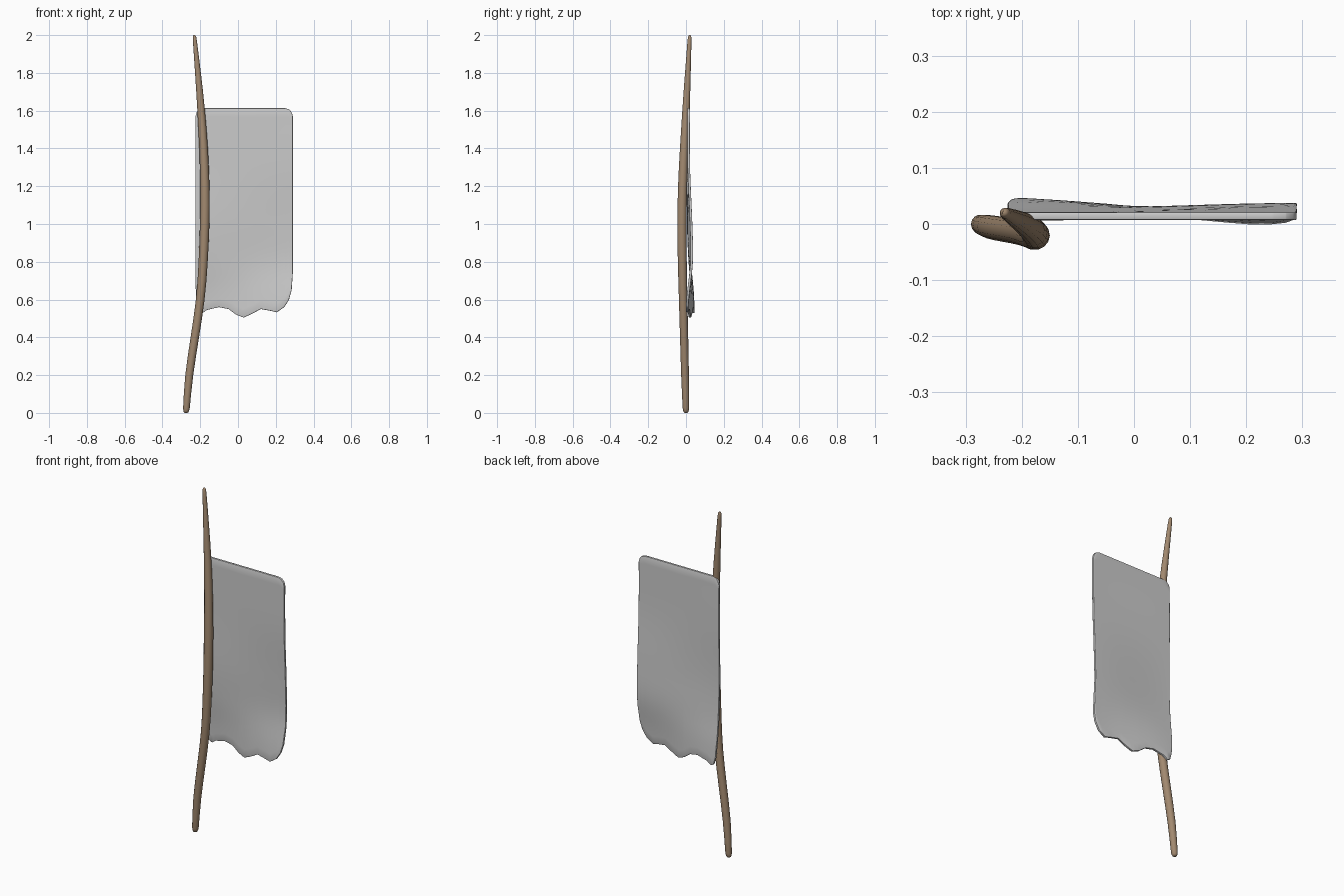
import bpy, bmesh, math

if "Cube" in bpy.data.objects:
    bpy.data.objects.remove(bpy.data.objects["Cube"])


def interp(pts, t):
    """Smooth interpolation through (t, value) pairs (Hermite)."""
    if t <= pts[0][0]:
        return pts[0][1]
    if t >= pts[-1][0]:
        return pts[-1][1]

    def slope(i):
        a, b = pts[max(i - 1, 0)], pts[min(i + 1, len(pts) - 1)]
        return (b[1] - a[1]) / (b[0] - a[0])
    for i in range(len(pts) - 1):
        (t0, v0), (t1, v1) = pts[i], pts[i + 1]
        if t <= t1:
            h = t1 - t0
            s = (t - t0) / h
            return (v0 * (2*s**3 - 3*s**2 + 1) + v1 * (3*s**2 - 2*s**3)
                    + h * slope(i) * (s**3 - 2*s**2 + s) + h * slope(i + 1) * (s**3 - s**2))


def linear(pts, t):
    for (t0, v0), (t1, v1) in zip(pts, pts[1:]):
        if t <= t1:
            return v0 + (v1 - v0) * (t - t0) / (t1 - t0)
    return pts[-1][1]


def make_object(name, bm):
    bmesh.ops.recalc_face_normals(bm, faces=bm.faces)
    mesh = bpy.data.meshes.new(name)
    bm.to_mesh(mesh)
    bm.free()
    ob = bpy.data.objects.new(name, mesh)
    bpy.context.collection.objects.link(ob)
    bpy.ops.object.select_all(action='DESELECT')
    ob.select_set(True)
    bpy.context.view_layer.objects.active = ob
    return ob


# Bent wooden pole: rings along a curved centre line
pole_x = [(0, -.275), (.2, -.258), (.6, -.2), (.85, -.182), (1.1, -.175),
          (1.35, -.18), (1.6, -.195), (1.8, -.212), (2, -.231)]
pole_y = [(0, 0), (.4, -.01), (.9, -.021), (1.2, -.018), (1.6, 0), (2, .02)]
pole_r = [(0, .017), (.2, .021), (.6, .023), (1.1, .025), (1.6, .02), (2, .01)]
SIDES = 14
bm = bmesh.new()
rings = []
levels = [0, .003, .01, .025] + [.1 * i for i in range(1, 20)] + [1.965, 1.987, 1.996, 2.0]
for z in levels:
    end = min(z, 2 - z)
    cap = .025
    round_end = .35 + .65 * math.sqrt(1 - (1 - min(end / cap, 1)) ** 2)
    r = interp(pole_r, z) * round_end
    rings.append([bm.verts.new((interp(pole_x, z) + r * math.cos(a),
                                interp(pole_y, z) + r * math.sin(a), z))
                  for a in (2 * math.pi * k / SIDES for k in range(SIDES))])
for a, b in zip(rings, rings[1:]):
    for k in range(SIDES):
        n = (k + 1) % SIDES
        bm.faces.new((a[k], a[n], b[n], b[k]))
bm.faces.new(rings[0])
bm.faces.new(rings[-1])
pole = make_object("pole", bm)
bpy.ops.object.shade_smooth_by_angle(angle=math.radians(50))
wood = bpy.data.materials.new("wood")
wood.diffuse_color = (.36, .25, .16, 1)
wood.use_nodes = True
wood.node_tree.nodes["Principled BSDF"].inputs["Base Color"].default_value = wood.diffuse_color
pole.data.materials.append(wood)

# Cloth banner: grid between a rounded top and a ragged bottom edge
top = [(-.225, 1.57), (-.22, 1.59), (-.207, 1.606), (-.185, 1.613), (.25, 1.613),
       (.272, 1.606), (.285, 1.59), (.29, 1.57)]
bottom = [(-.225, .68), (-.219, .58), (-.207, .535), (-.19, .527), (-.165, .545), (-.1, .56),
          (-.05, .55), (-.01, .52), (.03, .505), (.075, .525), (.12, .55), (.165, .542),
          (.205, .533), (.245, .56), (.27, .6), (.284, .65), (.29, .74)]
left_y = [(.53, .04), (.65, .034), (.8, .02), (1, .012), (1.3, .015), (1.6, .014)]
right_y = [(.52, .002), (.62, .01), (.8, .03), (1, .027), (1.3, .015), (1.6, .014)]
xs = sorted({p[0] for p in top + bottom} | {.0, .05, -.13})
ROWS = 24
bm = bmesh.new()
cols = []
for x in xs:
    u = (x + .225) / .515
    u = u * u * (3 - 2 * u)
    z0, z1 = linear(bottom, x), linear(top, x)
    col = []
    for j in range(ROWS + 1):
        z = z0 + (z1 - z0) * j / ROWS
        y = interp(left_y, z) * (1 - u) + interp(right_y, z) * u
        col.append(bm.verts.new((x, y, z)))
    cols.append(col)
for a, b in zip(cols, cols[1:]):
    for j in range(ROWS):
        bm.faces.new((a[j], b[j], b[j + 1], a[j + 1]))
banner = make_object("banner", bm)
solid = banner.modifiers.new("thickness", 'SOLIDIFY')
solid.thickness = .013
solid.offset = 0
bev = banner.modifiers.new("soft_edge", 'BEVEL')
bev.width = .004
bev.segments = 2
bev.limit_method = 'ANGLE'
bev.angle_limit = math.radians(50)
bpy.ops.object.shade_smooth_by_angle(angle=math.radians(50))
